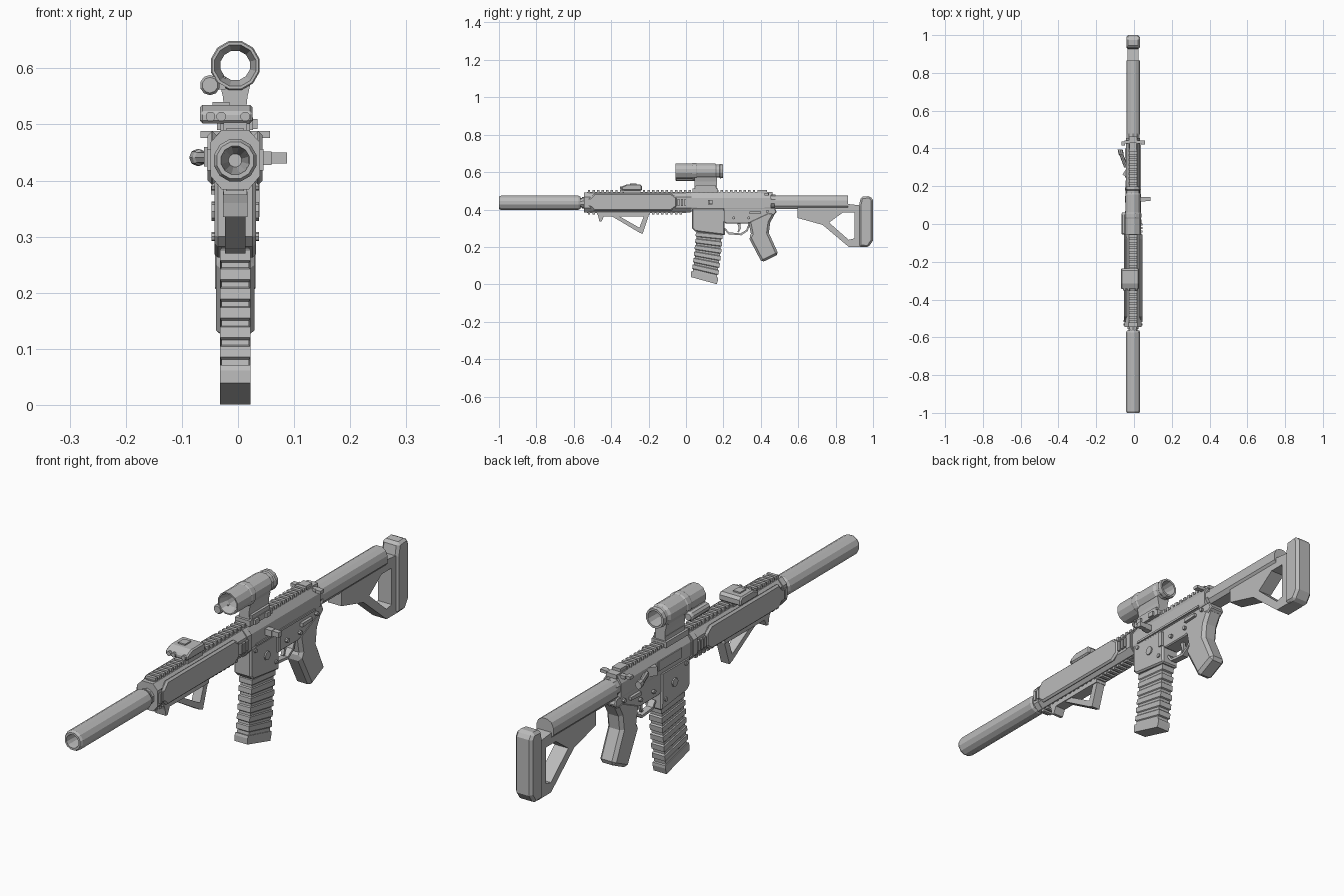
import bpy, bmesh, math
from mathutils import Vector

CX = -0.005                      # lateral centre of the body
grey = bpy.data.materials.new("mid_grey")
grey.diffuse_color = (0.5, 0.5, 0.5, 1)


def finish(name, bm):
    bmesh.ops.recalc_face_normals(bm, faces=bm.faces)
    me = bpy.data.meshes.new(name)
    bm.to_mesh(me)
    bm.free()
    me.materials.append(grey)
    ob = bpy.data.objects.new(name, me)
    bpy.context.collection.objects.link(ob)
    return ob


def loft(name, rings, closed=False):
    """Skin a list of equal-length point rings, capped unless closed."""
    bm = bmesh.new()
    vs = [[bm.verts.new(p) for p in r] for r in rings]
    n = len(vs[0])
    pairs = list(zip(vs, vs[1:])) + ([(vs[-1], vs[0])] if closed else [])
    for a, b in pairs:
        for i in range(n):
            j = (i + 1) % n
            bm.faces.new((a[i], a[j], b[j], b[i]))
    if not closed:
        bm.faces.new(vs[0])
        bm.faces.new(vs[-1])
    return finish(name, bm)


def side(name, pts, half, x=CX, bevel=0):
    """Side-view (y, z) profile extruded across x."""
    ob = loft(name, [[(x + s * half, y, z) for y, z in pts] for s in (-1, 1)])
    if bevel:
        m = ob.modifiers.new("chamfer", 'BEVEL')
        m.width, m.segments, m.limit_method = bevel, 1, 'ANGLE'
        m.angle_limit = math.radians(50)
    return ob


def along(name, pts, y0, y1):
    """Front-view (x, z) half profile mirrored about the centre, run along y."""
    full = [(CX + x, z) for x, z in pts] + [(CX - x, z) for x, z in reversed(pts)]
    return loft(name, [[(x, y, z) for x, z in full] for y in (y0, y1)])


def lathe(name, prof, x, z, n=12, closed=False):
    """(y, radius) profile turned around an axis parallel to y."""
    ang = [2 * math.pi * (i + 0.5) / n for i in range(n)]
    return loft(name, [[(x + r * math.cos(a), y, z + r * math.sin(a)) for a in ang]
                       for y, r in prof], closed)


def boxes(name, items):
    """Boxes given as (x0, x1, y0, y1, z0, z1), joined in one object."""
    bm = bmesh.new()
    for x0, x1, y0, y1, z0, z1 in items:
        v = bmesh.ops.create_cube(bm, size=1)["verts"]
        for p in v:
            p.co = Vector(((x0 + x1) / 2 + p.co.x * (x1 - x0),
                           (y0 + y1) / 2 + p.co.y * (y1 - y0),
                           (z0 + z1) / 2 + p.co.z * (z1 - z0)))
    return finish(name, bm)


def pin(name, x0, x1, y, z, r, n=8):
    """Short cylinder across x."""
    ang = [2 * math.pi * i / n for i in range(n)]
    return loft(name, [[(x, y + r * math.cos(a), z + r * math.sin(a)) for a in ang]
                       for x in (x0, x1)])


# Suppressor with open muzzle, and barrel neck
lathe("suppressor", [(-0.85, 0.012), (-0.985, 0.024), (-1, 0.026), (-1, 0.034), (-0.99, 0.039),
                     (-0.575, 0.039), (-0.565, 0.034)], CX, 0.436)
lathe("barrel", [(-0.57, 0.026), (-0.50, 0.026)], CX, 0.436, 10)
lathe("barrel_nut", [(-0.555, 0.031), (-0.54, 0.031)], CX, 0.436, 10)

# Handguard: octagonal tube, side panels, rails
along("handguard", [(0.022, 0.386), (0.041, 0.408), (0.041, 0.466), (0.022, 0.488)], -0.53, 0.03)
along("handguard_collar", [(0.024, 0.384), (0.044, 0.408), (0.044, 0.468), (0.024, 0.49)], -0.545, -0.52)
along("handguard_rear_collar", [(0.024, 0.384), (0.045, 0.408), (0.045, 0.468), (0.024, 0.49)], 0.0, 0.025)
for s, label in ((-1, "right"), (1, "left")):
    side(label + "_panel", [(-0.52, 0.455), (-0.49, 0.487), (-0.08, 0.487), (-0.05, 0.465),
                            (-0.05, 0.415), (-0.08, 0.393), (-0.49, 0.393), (-0.52, 0.42)],
         0.008, CX + s * 0.041, 0.007)
    boxes(label + "_side_rail", [(CX + s * 0.044 - 0.006, CX + s * 0.044 + 0.006, y, y + 0.011, 0.418, 0.456)
                                 for y in (-0.538, -0.52, -0.045, -0.027, -0.009)])
top = [(CX - 0.016, CX + 0.016, -0.53, 0.42, 0.483, 0.493)]
top += [(CX - 0.021, CX + 0.021, -0.525 + i * 0.0245, -0.512 + i * 0.0245, 0.489, 0.503) for i in range(38)]
boxes("top_rail", top)
low = [(CX - 0.016, CX + 0.016, -0.53, 0.0, 0.381, 0.39)]
low += [(CX - 0.021, CX + 0.021, -0.525 + i * 0.0245, -0.512 + i * 0.0245, 0.374, 0.384) for i in range(21)]
boxes("bottom_rail", low)

# Angled foregrip
side("foregrip_base", [(-0.475, 0.38), (-0.2, 0.38), (-0.2, 0.362), (-0.44, 0.362),
                       (-0.452, 0.335), (-0.463, 0.335), (-0.468, 0.36)], 0.022)
side("foregrip_slope", [(-0.40, 0.366), (-0.36, 0.366), (-0.245, 0.30), (-0.25, 0.277)], 0.018)
side("foregrip_post", [(-0.225, 0.366), (-0.2, 0.366), (-0.232, 0.27), (-0.252, 0.277), (-0.25, 0.30)], 0.018)

# Aiming module on the front rail
boxes("aiming_module_clamp", [(CX - 0.026, CX + 0.026, -0.335, -0.245, 0.487, 0.51)])
side("aiming_module_body", [(-0.345, 0.502), (-0.345, 0.522), (-0.315, 0.535), (-0.245, 0.535),
                            (-0.235, 0.525), (-0.235, 0.502)], 0.047, -0.021, 0.005)
for i, (x, r) in enumerate(((-0.049, 0.009), (-0.03, 0.009), (0.013, 0.009))):
    lathe(f"aiming_lens_{i}", [(-0.352, r), (-0.33, r)], x, 0.514, 8)
boxes("aiming_module_button", [(-0.045, -0.015, -0.3, -0.265, 0.533, 0.54)])

# Upper receiver with port, deflector, assist button and handles
along("upper_receiver", [(0.034, 0.405), (0.037, 0.412), (0.037, 0.462), (0.02, 0.49)], 0.02, 0.455)
boxes("ejection_port_cover", [(CX - 0.041, CX - 0.03, 0.09, 0.23, 0.425, 0.462)])
loft("case_deflector", [[(CX - 0.03, 0.245, z), (CX - 0.056, 0.262, z), (CX - 0.03, 0.30, z)]
                        for z in (0.425, 0.46)])
loft("assist_button", [[(x + r * math.cos(a) * 0.9, y, 0.441 + r * math.sin(a))
                        for a in [k * math.pi / 4 for k in range(8)]]
                       for x, y, r in ((-0.042, 0.30, 0.012), (-0.066, 0.365, 0.012),
                                       (-0.068, 0.37, 0.015), (-0.0735, 0.395, 0.015))])
boxes("side_handle", [(CX + 0.03, 0.06, 0.118, 0.142, 0.428, 0.452),
                      (0.055, 0.087, 0.122, 0.142, 0.43, 0.45)])
boxes("left_receiver_rib", [(CX + 0.03, CX + 0.041, 0.06, 0.42, 0.408, 0.416)])
boxes("charging_handle", [(CX - 0.022, CX + 0.022, 0.40, 0.462, 0.478, 0.494),
                          (CX - 0.045, CX + 0.045, 0.425, 0.443, 0.476, 0.488),
                          (CX - 0.062, CX - 0.042, 0.415, 0.437, 0.476, 0.488),
                          (CX + 0.042, CX + 0.062, 0.42, 0.442, 0.476, 0.488)])
boxes("rear_sight", [(CX - 0.018, CX + 0.018, 0.395, 0.432, 0.488, 0.505)])

# Lower receiver, magazine well and controls
side("lower_receiver", [(0.04, 0.41), (0.475, 0.41), (0.485, 0.385), (0.45, 0.355), (0.33, 0.325),
                        (0.215, 0.325), (0.19, 0.34), (0.05, 0.34)], 0.032, CX, 0.004)
side("magazine_well", [(0.032, 0.408), (0.205, 0.408), (0.208, 0.262), (0.05, 0.282), (0.032, 0.30)],
     0.037, CX, 0.006)
for y, z, r in ((0.13, 0.345, 0.017), (0.06, 0.39, 0.008), (0.255, 0.355, 0.008),
                (0.335, 0.355, 0.008), (0.435, 0.39, 0.008), (0.185, 0.30, 0.008)):
    pin("receiver_pin", CX - 0.042, CX + 0.042, y, z, r)
boxes("bolt_release", [(CX + 0.03, CX + 0.043, 0.19, 0.206, 0.335, 0.395)])
side("selector_lever", [(0.34, 0.39), (0.40, 0.39), (0.40, 0.378), (0.34, 0.375)], 0.043)
loop = [(0.205, 0.295), (0.225, 0.268), (0.295, 0.262), (0.33, 0.285), (0.345, 0.33)]
inner = [(0.337, 0.33), (0.322, 0.291), (0.292, 0.272), (0.229, 0.278), (0.212, 0.30)]
side("trigger_guard", loop + inner, 0.013)
side("trigger", [(0.272, 0.33), (0.29, 0.33), (0.293, 0.30), (0.283, 0.278), (0.275, 0.28), (0.282, 0.302)], 0.006)

# Pistol grip
side("pistol_grip", [(0.333, 0.34), (0.347, 0.27), (0.335, 0.25), (0.405, 0.117), (0.495, 0.16),
                     (0.443, 0.275), (0.45, 0.33), (0.48, 0.385), (0.44, 0.39)], 0.034, CX, 0.012)

# Curved magazine: ribbed loft, then a base plate


def mag_ring(t, grow, half):
    """Rectangle across the magazine at parameter t (0 top, 1 bottom)."""
    a = math.radians(-3 - 12 * t)
    cy, cz = 0.127 - 0.012 * t - 0.018 * t * t, 0.32 - 0.29 * t
    d = 0.068 + grow
    dy, dz = d * math.cos(a), d * math.sin(a)
    return [(CX - half, cy - dy, cz - dz), (CX + half, cy - dy, cz - dz),
            (CX + half, cy + dy, cz + dz), (CX - half, cy + dy, cz + dz)]


rings = [mag_ring(0, -0.002, 0.025)]
for i in range(6):
    t = 0.16 + i * 0.125
    rings += [mag_ring(t, -0.002, 0.0245), mag_ring(t + 0.012, 0.004, 0.0275),
              mag_ring(t + 0.08, 0.004, 0.0275), mag_ring(t + 0.092, -0.002, 0.0245)]
rings.append(mag_ring(0.96, -0.002, 0.025))
loft("magazine", rings)
loft("magazine_base", [mag_ring(0.92, 0.005, 0.0275), mag_ring(0.955, 0.007, 0.0275),
                       mag_ring(1.035, 0.004, 0.0275)])

# Optic: hollow tube, side lamp, tapered mount
lathe("optic_tube", [(-0.055, 0.038), (-0.055, 0.043), (0.03, 0.043), (0.035, 0.045), (0.055, 0.045),
                     (0.06, 0.042), (0.155, 0.042), (0.165, 0.036), (0.178, 0.036), (0.182, 0.04),
                     (0.198, 0.038), (0.198, 0.03), (0.15, 0.027), (-0.02, 0.027)], CX, 0.605, 12, True)
lathe("optic_side_lamp", [(-0.055, 0.014), (-0.05, 0.018), (0.05, 0.018), (0.06, 0.013)], -0.05, 0.57, 10)
side("optic_side_bracket", [(-0.03, 0.562), (0.05, 0.562), (0.05, 0.585), (-0.03, 0.585)], 0.012, -0.034)
along("optic_mount", [(0.025, 0.50), (0.02, 0.53), (0.022, 0.55), (0.028, 0.575)], 0.045, 0.165)
boxes("optic_clamp", [(CX - 0.032, CX + 0.032, 0.035, 0.172, 0.49, 0.512),
                      (CX - 0.022, CX + 0.03, 0.05, 0.16, 0.508, 0.528)])
boxes("clamp_knobs", [(CX + 0.03, CX + 0.04, y, y + 0.025, 0.492, 0.51) for y in (0.055, 0.125)])

# Shoulder stock: end ring, tube, lower frame with a cut window, butt pad
lathe("end_plate_ring", [(0.45, 0.036), (0.478, 0.036)], CX, 0.443, 10)
along("stock_tube", [(0.024, 0.404), (0.036, 0.42), (0.036, 0.448), (0.028, 0.466), (0.012, 0.476)], 0.474, 0.866)
frame = side("stock_frame", [(0.595, 0.415), (0.595, 0.355), (0.73, 0.318), (0.87, 0.2), (0.95, 0.2),
                             (0.95, 0.42), (0.86, 0.43)], 0.029)
cutter = side("window_cutter", [(0.765, 0.33), (0.84, 0.385), (0.90, 0.385), (0.90, 0.245), (0.87, 0.238)], 0.1)
cutter.hide_render = True
cutter.hide_viewport = True
cut = frame.modifiers.new("window", 'BOOLEAN')
cut.object, cut.operation, cut.solver = cutter, 'DIFFERENCE', 'EXACT'
side("butt_pad", [(0.925, 0.2), (0.975, 0.198), (1.0, 0.235), (1.0, 0.45), (0.985, 0.472),
                  (0.935, 0.468), (0.925, 0.42)], 0.036, CX, 0.01)
